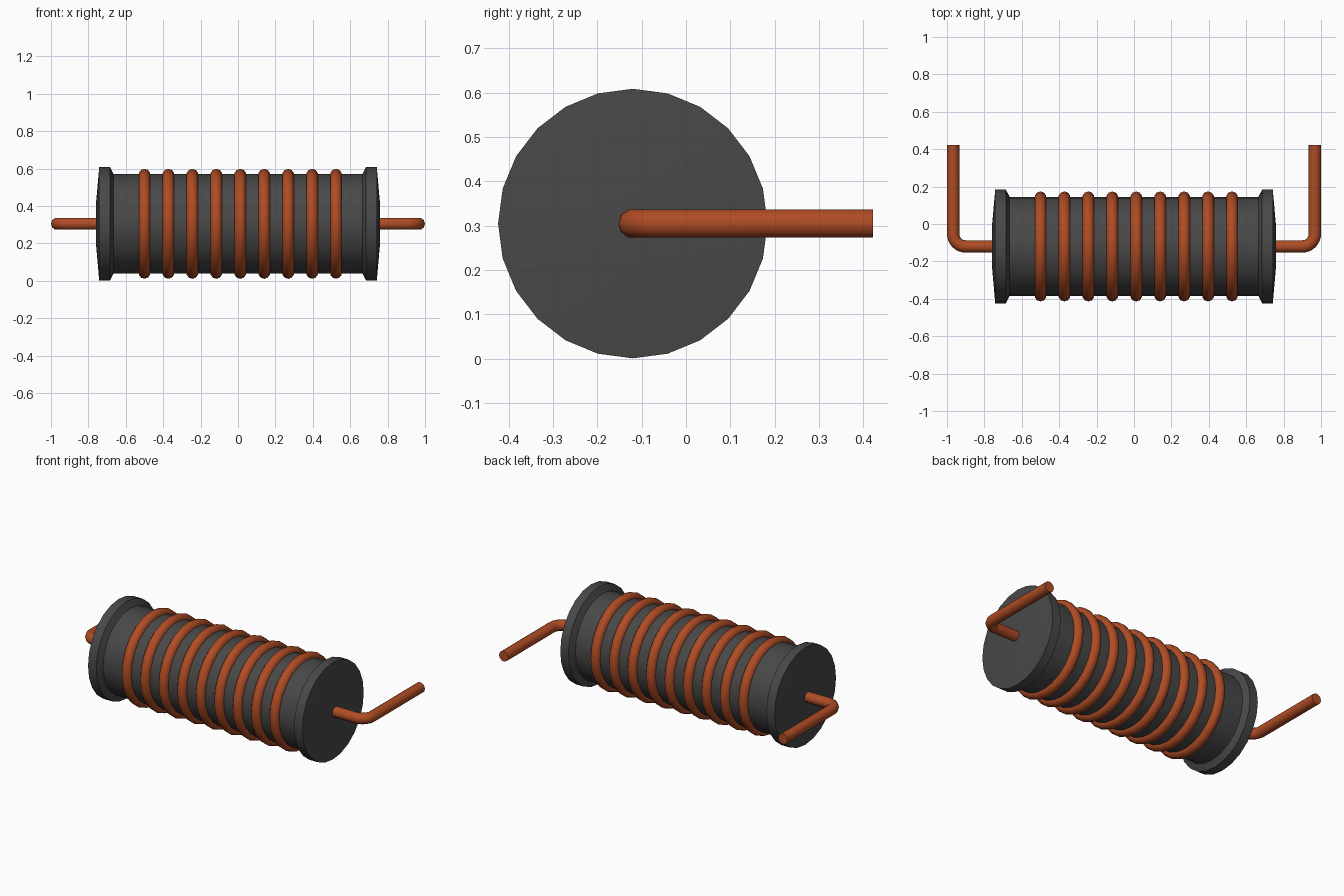
import bpy
import math
from mathutils import Matrix

cube = bpy.data.objects.get("Cube")
if cube:
    bpy.data.objects.remove(cube, do_unlink=True)

AXIS_Y, AXIS_Z = -0.12, 0.305
WIRE_R = 0.033


def material(name, color):
    mat = bpy.data.materials.new(name)
    mat.use_nodes = True
    mat.diffuse_color = color
    mat.node_tree.nodes["Principled BSDF"].inputs["Base Color"].default_value = color
    return mat


ferrite = material("dark grey ferrite", (0.065, 0.065, 0.065, 1))
copper = material("copper", (0.43, 0.072, 0.018, 1))


def finish(obj, name, mat, angle):
    obj.name = name
    obj.data.materials.clear()
    obj.data.materials.append(mat)
    bpy.ops.object.select_all(action='DESELECT')
    obj.select_set(True)
    bpy.context.view_layer.objects.active = obj
    bpy.ops.object.shade_smooth_by_angle(angle=math.radians(angle))


def lathe(name, profile, sides=24):
    """Revolve (x, radius) points around the long axis and cap both ends."""
    verts, faces = [], []
    for x, r in profile:
        for i in range(sides):
            a = math.tau * i / sides
            verts.append((x, AXIS_Y + r * math.sin(a), AXIS_Z + r * math.cos(a)))
    for j in range(len(profile) - 1):
        for i in range(sides):
            k = (i + 1) % sides
            faces.append((j * sides + i, j * sides + k,
                          (j + 1) * sides + k, (j + 1) * sides + i))
    faces.append(tuple(reversed(range(sides))))
    faces.append(tuple(range(len(verts) - sides, len(verts))))
    mesh = bpy.data.meshes.new(name)
    mesh.from_pydata(verts, [], faces)
    mesh.flip_normals()
    obj = bpy.data.objects.new(name, mesh)
    bpy.context.collection.objects.link(obj)
    finish(obj, name, ferrite, 25)


# Bobbin core with a slightly domed flange at each end
half = [(0.76, 0.10), (0.742, 0.304), (0.685, 0.304), (0.665, 0.265)]
lathe("bobbin_core", [(-x, r) for x, r in half] + half[::-1])

# Copper windings
for i in range(9):
    bpy.ops.mesh.primitive_torus_add(
        major_segments=24, minor_segments=10, major_radius=0.262, minor_radius=0.032)
    ring = bpy.context.object
    ring.data.transform(Matrix.Rotation(math.pi / 2, 4, 'Y'))
    ring.location = (-0.5 + 0.128 * i, AXIS_Y, AXIS_Z)
    finish(ring, f"winding_{i + 1}", copper, 60)

# Bent lead wires leaving each end and turning to the back
BEND = 0.067
LEAD_X = 1 - WIRE_R
for side, label in ((1, "left"), (-1, "right")):
    path = [(0.70, AXIS_Y)]
    for s in range(9):
        a = math.pi / 2 * s / 8
        path.append((LEAD_X - BEND + BEND * math.sin(a),
                     AXIS_Y + BEND - BEND * math.cos(a)))
    path.append((LEAD_X, 0.422))
    curve = bpy.data.curves.new("lead", 'CURVE')
    curve.dimensions = '3D'
    curve.bevel_depth = WIRE_R
    curve.bevel_resolution = 3
    curve.use_fill_caps = True
    spline = curve.splines.new('POLY')
    spline.points.add(len(path) - 1)
    for point, (x, y) in zip(spline.points, path):
        point.co = (side * x, y, AXIS_Z, 1)
    lead = bpy.data.objects.new("lead", curve)
    bpy.context.collection.objects.link(lead)
    bpy.ops.object.select_all(action='DESELECT')
    lead.select_set(True)
    bpy.context.view_layer.objects.active = lead
    bpy.ops.object.convert(target='MESH')
    finish(bpy.context.object, f"{label}_lead_wire", copper, 50)
